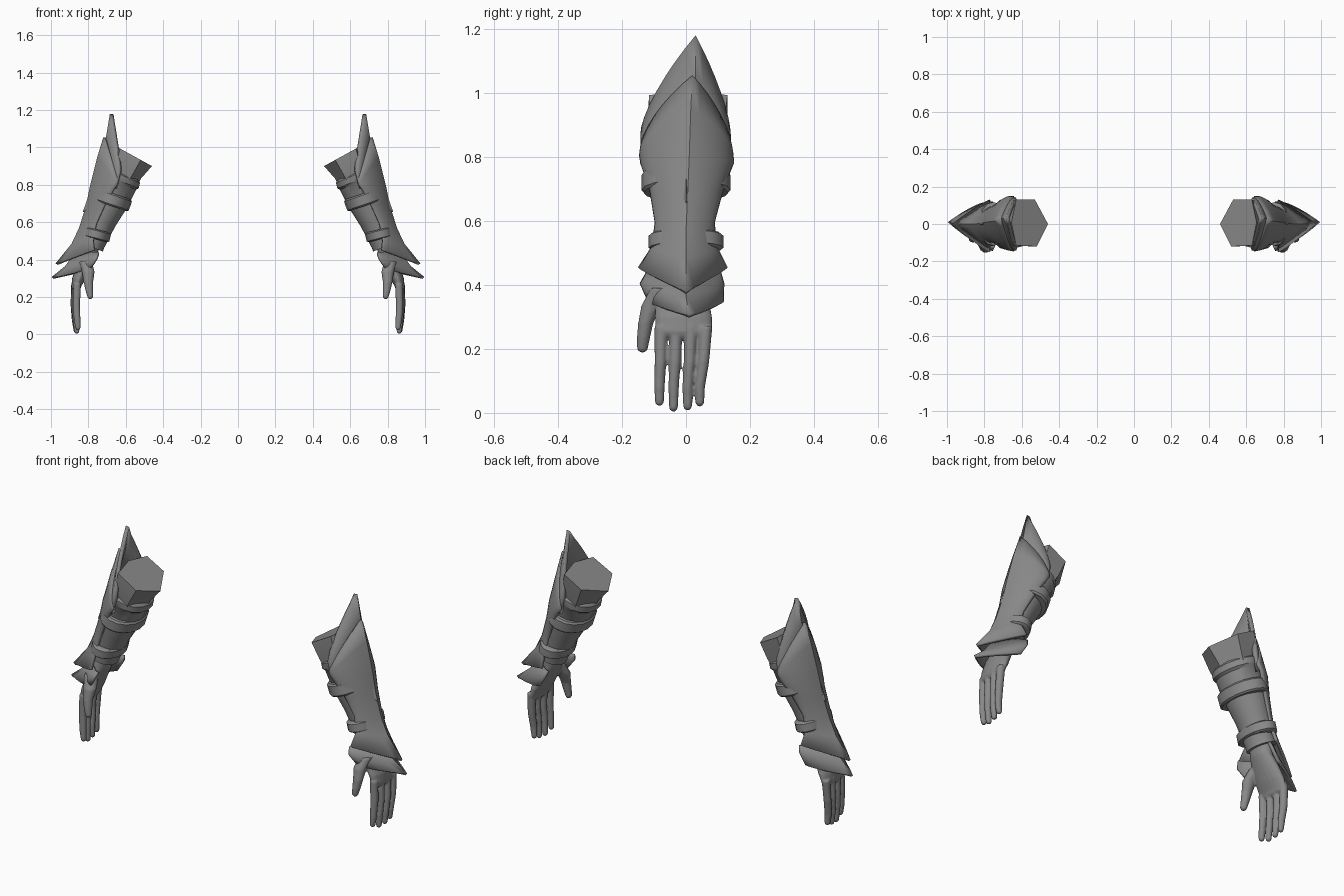
import bpy, bmesh, math
from mathutils import Vector

if "Cube" in bpy.data.objects:
    bpy.data.objects.remove(bpy.data.objects["Cube"])

steel = bpy.data.materials.new("grey steel")
steel.diffuse_color = (0.25, 0.25, 0.25, 1)
steel.use_nodes = True
steel.node_tree.nodes["Principled BSDF"].inputs["Base Color"].default_value = steel.diffuse_color


def make(name, verts, faces, angle=35, thick=0, remesh=0):
    """Mesh object for one side, mirrored to the other side."""
    me = bpy.data.meshes.new(name)
    me.from_pydata(verts, [], faces)
    me.materials.append(steel)
    ob = bpy.data.objects.new(name, me)
    bpy.context.collection.objects.link(ob)
    if not thick:
        bm = bmesh.new()
        bm.from_mesh(me)
        bmesh.ops.recalc_face_normals(bm, faces=bm.faces)
        bm.to_mesh(me)
        bm.free()
    bpy.ops.object.select_all(action='DESELECT')
    ob.select_set(True)
    bpy.context.view_layer.objects.active = ob
    if remesh:
        r = ob.modifiers.new("blend", 'REMESH')
        r.mode, r.voxel_size, r.use_smooth_shade = 'VOXEL', remesh, True
        s = ob.modifiers.new("soften", 'SMOOTH')
        s.factor, s.iterations = 0.5, 4
    else:
        bpy.ops.object.shade_smooth_by_angle(angle=math.radians(angle))
    if thick:
        s = ob.modifiers.new("thickness", 'SOLIDIFY')
        s.thickness, s.offset = thick, -1
    m = ob.modifiers.new("other side", 'MIRROR')
    m.use_mirror_merge = False
    return ob


def loft(rings):
    """Skin rings of equal length and cap both ends."""
    n = len(rings[0])
    verts = [p for r in rings for p in r]
    faces = [(k * n + i, k * n + (i + 1) % n, (k + 1) * n + (i + 1) % n, (k + 1) * n + i)
             for k in range(len(rings) - 1) for i in range(n)]
    faces += [tuple(range(n)), tuple(range(len(verts) - n, len(verts)))]
    return verts, faces


def ring(x, y, z, ra, ry, tilt, n=16):
    """Ellipse across the arm; tilt lowers its inner side."""
    out = []
    for i in range(n):
        a = 2 * math.pi * i / n
        d = ra * math.cos(a)
        out.append(Vector((x + d * math.cos(tilt), y + ry * math.sin(a), z + d * math.sin(tilt))))
    return out


def plate(name, rows, thick=0.014, cols=16):
    """Curved plate; row = centre x, y, z, edge x, z, front y, back y, pointedness."""
    verts, faces = [], []
    for xc, yc, zc, xe, ze, yf, yb, p in rows:
        for c in range(cols + 1):
            a = (c / cols * 2 - 1) * math.pi / 2
            s = math.sin(a)
            f = p * (1 - abs(s)) + (1 - p) * math.cos(a)
            y = yc + (yb - yc) * s if s > 0 else yc + (yc - yf) * s
            verts.append((xe + (xc - xe) * f, y, ze + (zc - ze) * f))
    w = cols + 1
    for r in range(len(rows) - 1):
        for c in range(cols):
            i = r * w + c
            faces.append((i, i + w, i + w + 1, i + 1))
    return make(name, verts, faces, 40, thick)


# Armour plates on the outer side
plate("elbow_plate", [
    (.685, .03, 1.18, .63, .87, -.143, .14, .65),
    (.705, .03, 1.06, .64, .83, -.143, .142, .6),
    (.745, .02, .90, .655, .78, -.138, .138, .4)], .02)
plate("forearm_plate", [
    (.72, .02, 1.055, .64, .82, -.145, .145, .55),
    (.752, .015, .95, .642, .805, -.147, .149, .45),
    (.79, .01, .80, .66, .78, -.143, .15, .35),
    (.815, .005, .68, .705, .70, -.115, .118, .35),
    (.85, 0, .57, .755, .595, -.098, .09, .4),
    (.89, 0, .485, .775, .52, -.108, .098, .6),
    (.975, 0, .38, .77, .455, -.15, .13, .85)])
plate("wrist_flare", [
    (.87, 0, .44, .745, .44, -.125, .11, .6),
    (.925, 0, .365, .755, .405, -.145, .12, .75),
    (.995, .01, .308, .79, .348, -.12, .118, .7)])

# Small ridge point on the forearm plate
make("plate_spike", [(.785, -.022, .69), (.785, .022, .69), (.83, 0, .655), (.79, 0, .66), (.80, 0, .74)],
     [(0, 2, 4), (1, 4, 2), (0, 3, 2), (1, 2, 3), (0, 4, 1), (0, 1, 3)], 10)

# Flared six-sided sleeve
lip = [Vector((x, y, .90 + .55 * (x - .46))) for x, y in
       ((.655, .01), (.63, .13), (.53, .13), (.46, 0), (.52, -.12), (.63, -.115))]
make("sleeve", *loft([lip, ring(.61, 0, .875, .1, .135, .43, 6), ring(.645, 0, .82, .105, .12, .43, 6)]), 25)

# Inner forearm guard with a raised upper rim
T = .4
make("forearm_guard", *loft([
    ring(.625, 0, .865, .1, .11, T), ring(.63, 0, .855, .115, .127, T), ring(.637, 0, .825, .115, .127, T),
    ring(.645, 0, .815, .108, .118, T), ring(.685, 0, .725, .105, .112, T), ring(.735, 0, .61, .085, .09, T),
    ring(.78, 0, .49, .07, .08, T), ring(.787, 0, .47, .07, .08, T)]))


# Straps
def strap(name, x, z, ra, ry, half, tilt):
    ax = Vector((-math.sin(tilt), 0, math.cos(tilt)))
    rings = []
    for o, g in ((-1, -.02), (-1, -.004), (-.75, .004), (.75, .004), (1, -.004), (1, -.02)):
        c = Vector((x, 0, z)) + ax * (o * half)
        rings.append(ring(c.x, 0, c.z, ra + g, ry + g, tilt))
    make(name, *loft(rings), 40)


strap("upper_strap", .672, .72, .098, .135, .033, .33)
strap("lower_strap", .757, .535, .072, .113, .026, .25)


# Hand: palm, thumb and fingers blended into one skin
def tube(points, n=12):
    """Tapered tube with a rounded end; point = x, y, z, x radius, y radius."""
    rings = [ring(x, y, z, rx, ry, 0, n) for x, y, z, rx, ry in points]
    x, y, z, rx, ry = points[-1]
    rings += [ring(x, y, z - rx * d, rx * f, ry * f, 0, n) for d, f in ((.5, .87), (.85, .53), (1, .15))]
    return loft(rings)


pieces = [
    tube([(.785, -.005, .49, .05, .062), (.795, -.01, .42, .042, .066), (.825, -.012, .36, .042, .083),
          (.85, -.008, .30, .037, .09), (.865, -.006, .255, .026, .088)], 20),
    tube([(.815, -.075, .39, .035, .035), (.80, -.108, .335, .034, .032), (.80, -.126, .28, .026, .024),
          (.795, -.133, .235, .021, .021), (.79, -.136, .205, .017, .018)])]
for top, tip, low, x in ((-.078, -.083, .022, .86), (-.031, -.039, .004, .866),
                         (.016, .005, .008, .87), (.062, .043, .02, .872)):
    mid = top * .6 + tip * .4
    pieces.append(tube([(x, top, .27, .021, .021), (x + .004, mid, .16, .02, .0185),
                        (x, tip, .08, .018, .0165), (x - .004, tip, low + .014, .0145, .0145)]))
verts, faces = [], []
for v, f in pieces:
    faces += [tuple(i + len(verts) for i in q) for q in f]
    verts += v
make("hand", verts, faces, remesh=.005)
